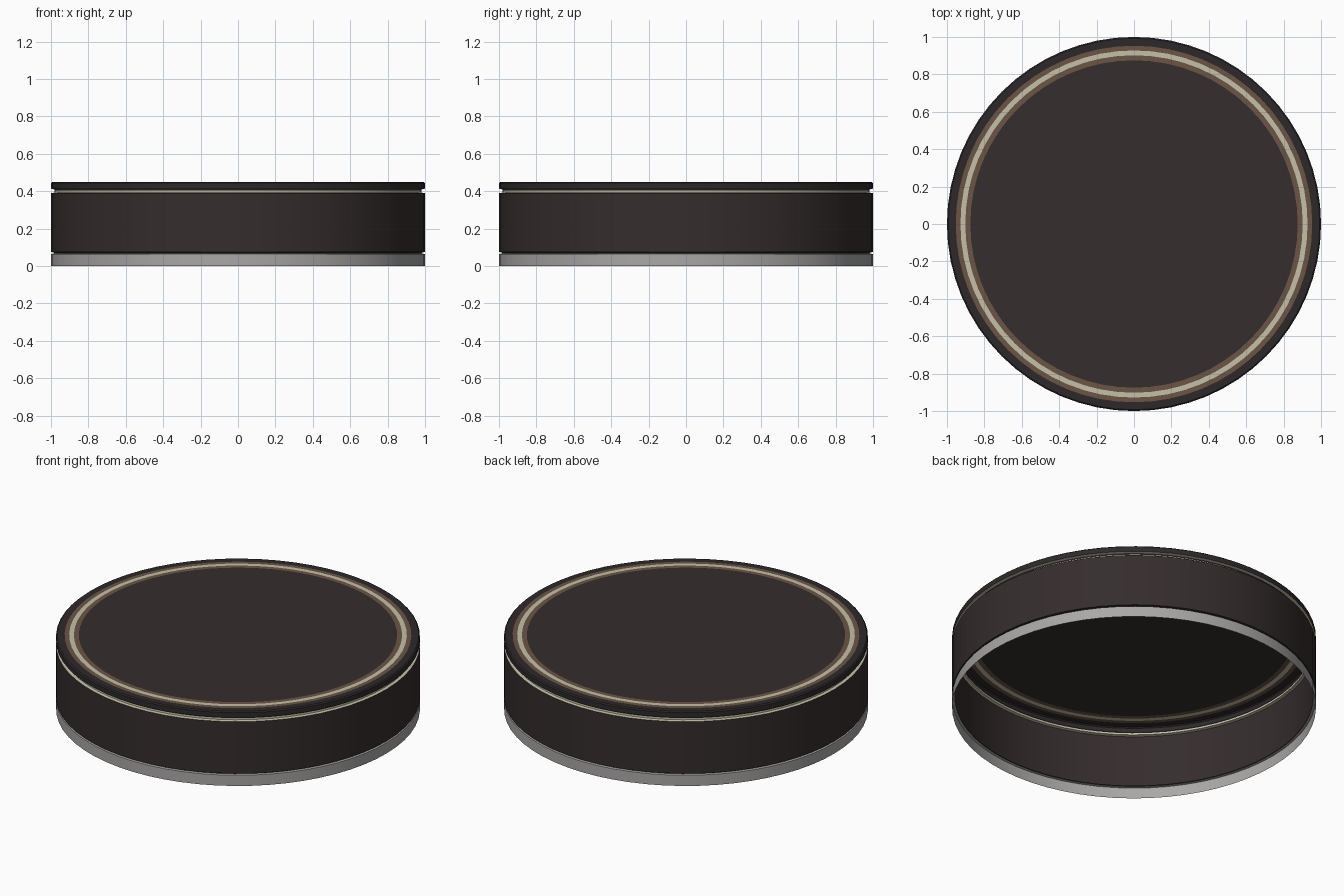
import bpy, bmesh, math

if "Cube" in bpy.data.objects:
    bpy.data.objects.remove(bpy.data.objects["Cube"])

N = 64  # sides of the round lid


def material(name, rgb):
    m = bpy.data.materials.new(name)
    m.diffuse_color = (*rgb, 1)
    m.use_nodes = True
    m.node_tree.nodes["Principled BSDF"].inputs["Base Color"].default_value = m.diffuse_color
    return m


mats = {
    "body": material("dark brown", (0.036, 0.026, 0.026)),
    "edge": material("near black", (0.027, 0.022, 0.023)),
    "brown": material("warm brown", (0.147, 0.093, 0.060)),
    "cream": material("cream", (0.558, 0.527, 0.392)),
    "steel": material("light grey", (0.40, 0.39, 0.385)),
}


def revolve(name, profile, bands):
    """Spin an (r, z) profile; bands holds one colour per profile segment."""
    used = sorted(set(bands))
    me = bpy.data.meshes.new(name)
    for u in used:
        me.materials.append(mats[u])
    bm = bmesh.new()
    rings = []
    for r, z in profile:
        if r == 0:
            rings.append([bm.verts.new((0, 0, z))] * N)
        else:
            rings.append([bm.verts.new((r * math.cos(2 * math.pi * i / N),
                                        r * math.sin(2 * math.pi * i / N), z))
                          for i in range(N)])
    for a, b, col in zip(rings, rings[1:], bands):
        for i in range(N):
            j = (i + 1) % N
            vs = [a[i], a[j], b[j], b[i]]
            f = bm.faces.new(list(dict.fromkeys(vs)))
            f.material_index = used.index(col)
    bm.to_mesh(me)
    bm.free()
    ob = bpy.data.objects.new(name, me)
    bpy.context.collection.objects.link(ob)
    bpy.ops.object.select_all(action='DESELECT')
    ob.select_set(True)
    bpy.context.view_layer.objects.active = ob
    bpy.ops.object.shade_smooth_by_angle(angle=math.radians(30))
    return ob


# Open-bottomed wall: steel foot band, small groove, tall dark band
revolve("side_wall",
        [(1, 0), (1, 0.065), (0.985, 0.067), (0.985, 0.073), (1, 0.075), (1, 0.39)],
        ["steel", "steel", "edge", "body", "body"])

# Groove with cream trim under the lip
revolve("trim_groove",
        [(1, 0.39), (0.982, 0.393), (0.982, 0.403), (0.982, 0.410), (1, 0.414)],
        ["cream", "cream", "edge", "cream"])

# Lip and top disc with painted rings
revolve("top_cap",
        [(1, 0.414), (1, 0.444), (0.993, 0.45), (0.953, 0.45), (0.928, 0.45),
         (0.902, 0.45), (0.875, 0.45), (0, 0.45)],
        ["edge", "edge", "edge", "brown", "cream", "brown", "body"])
